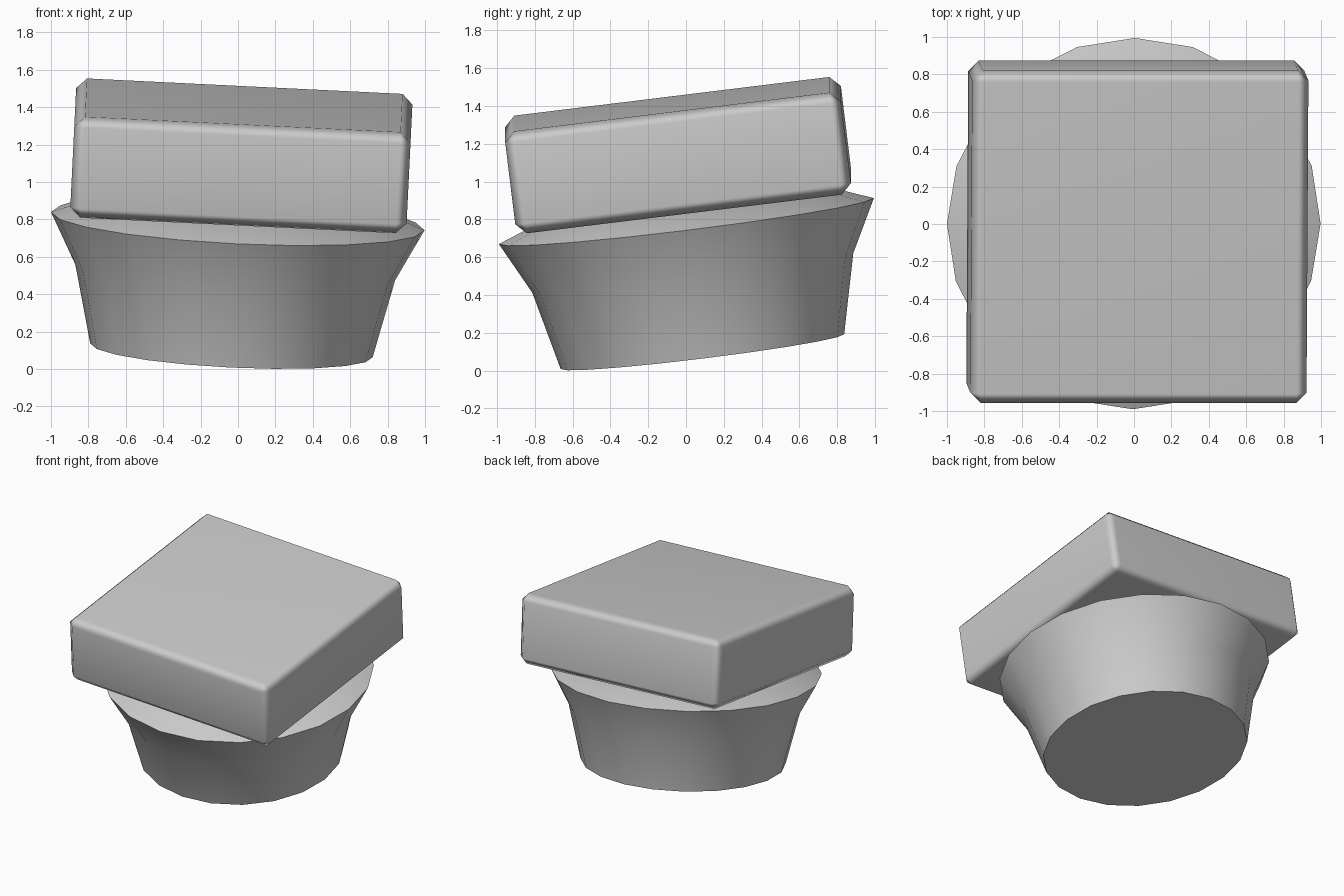
import bpy
import bmesh
from math import radians, cos, sin, tau

cube = bpy.data.objects.get("Cube")
if cube:
    bpy.data.objects.remove(cube, do_unlink=True)

TILT = (radians(7), radians(2.8), 0)   # both parts lean the same way

# Single grey finish
grey = bpy.data.materials.new("plain grey")
grey.use_nodes = True
colour = (0.6, 0.6, 0.6, 1)
grey.diffuse_color = colour
grey.node_tree.nodes["Principled BSDF"].inputs["Base Color"].default_value = colour


def add_part(name, bm, location, smooth_angle):
    bmesh.ops.recalc_face_normals(bm, faces=bm.faces)
    mesh = bpy.data.meshes.new(name)
    bm.to_mesh(mesh)
    bm.free()
    mesh.materials.append(grey)
    obj = bpy.data.objects.new(name, mesh)
    bpy.context.collection.objects.link(obj)
    obj.location = location
    obj.rotation_euler = TILT
    bpy.ops.object.select_all(action="DESELECT")
    obj.select_set(True)
    bpy.context.view_layer.objects.active = obj
    bpy.ops.object.shade_smooth_by_angle(angle=radians(smooth_angle))
    return obj


# Flared base: a turned profile with a sharp rim and a sloping shoulder
SIDES = 20
profile = [(0.756, 0), (0.856, 0.42), (1.0, 0.697), (0.7, 0.81)]
bm = bmesh.new()
rings = [[bm.verts.new((r * cos(tau * i / SIDES), r * sin(tau * i / SIDES), z))
          for i in range(SIDES)] for r, z in profile]
for low, high in zip(rings, rings[1:]):
    for i in range(SIDES):
        j = (i + 1) % SIDES
        bm.faces.new((low[i], low[j], high[j], high[i]))
bm.faces.new(rings[0])
bm.faces.new(rings[-1])
add_part("flared_base", bm, (-0.035, 0.087, 0.1), 35)

# Square block with chamfered edges resting on the base
bm = bmesh.new()
bmesh.ops.create_cube(bm, size=1)
bmesh.ops.scale(bm, vec=(1.8, 1.79, 0.545), verts=bm.verts)
bmesh.ops.bevel(bm, geom=bm.edges[:], offset=0.055, segments=1, affect="EDGES")
block = add_part("square_block", bm, (0.018, -0.042, 1.14), 60)
weighted = block.modifiers.new("face_weighted_shading", "WEIGHTED_NORMAL")
weighted.keep_sharp = True
